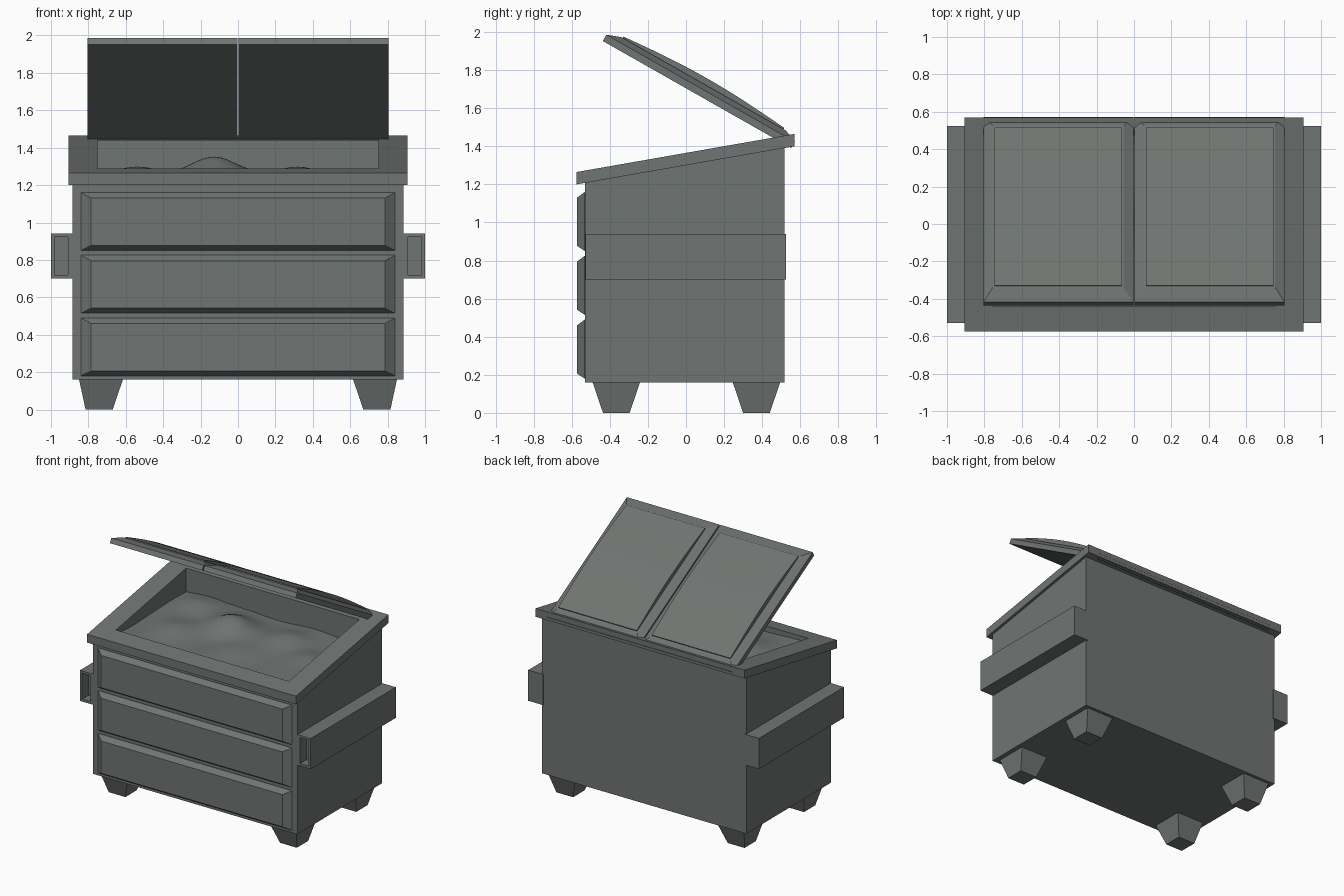
import bpy, bmesh, math

if "Cube" in bpy.data.objects:
    bpy.data.objects.remove(bpy.data.objects["Cube"])

steel = bpy.data.materials.new("grey green steel")
steel.diffuse_color = (0.16, 0.177, 0.168, 1)
steel.use_nodes = True
steel.node_tree.nodes["Principled BSDF"].inputs["Base Color"].default_value = steel.diffuse_color


def finish(name, bm, smooth=False):
    bmesh.ops.recalc_face_normals(bm, faces=bm.faces)
    me = bpy.data.meshes.new(name)
    bm.to_mesh(me)
    bm.free()
    me.materials.append(steel)
    ob = bpy.data.objects.new(name, me)
    bpy.context.collection.objects.link(ob)
    if smooth:
        bpy.ops.object.select_all(action='DESELECT')
        ob.select_set(True)
        bpy.context.view_layer.objects.active = ob
        bpy.ops.object.shade_smooth_by_angle(angle=math.radians(25))
    return ob


def loft(name, loops, caps=True, cyclic=False, smooth=False):
    """Bridge matching loops of points into one shell."""
    bm = bmesh.new()
    rings = [[bm.verts.new(p) for p in lp] for lp in loops]
    pairs = list(zip(rings, rings[1:]))
    if cyclic:
        pairs.append((rings[-1], rings[0]))
    for a, b in pairs:
        n = len(a)
        for i in range(n):
            bm.faces.new((a[i], a[(i + 1) % n], b[(i + 1) % n], b[i]))
    if caps:
        bm.faces.new(rings[0])
        bm.faces.new(rings[-1])
    return finish(name, bm, smooth)


def rect(a0, a1, b0, b1, f):
    return [f(a, b) for a, b in ((a0, b0), (a1, b0), (a1, b1), (a0, b1))]


def at_y(y):
    return lambda x, z: (x, y, z)


def at_z(z):
    return lambda x, y: (x, y, z)


def slope(base):
    return lambda x, y: (x, y, base + 0.175 * (y + 0.575))


# body: open shell with sloping top edge, hidden under the rim
floor = rect(-0.885, 0.885, -0.53, 0.518, at_z(0.16))
wall_top = rect(-0.885, 0.885, -0.53, 0.518, slope(1.22))
in_top = rect(-0.80, 0.80, -0.48, 0.47, slope(1.22))
in_floor = rect(-0.80, 0.80, -0.48, 0.47, at_z(1.1))
loft("body", [floor, wall_top, in_top, in_floor])

# rim: sloping frame around the opening with inner walls
loft("rim", [rect(-0.80, 0.80, -0.48, 0.47, slope(1.20)),
             rect(-0.905, 0.905, -0.575, 0.57, slope(1.20)),
             rect(-0.905, 0.905, -0.575, 0.57, slope(1.265)),
             rect(-0.75, 0.75, -0.44, 0.43, slope(1.265)),
             rect(-0.75, 0.75, -0.44, 0.43, at_z(1.15))], caps=False, cyclic=True)

# front ribs: three raised bevelled panels
for i, z in enumerate((0.18, 0.515, 0.85)):
    loft(f"front_panel_{i + 1}", [rect(-0.84, 0.84, z, z + 0.31, at_y(-0.525)),
                                  rect(-0.84, 0.84, z, z + 0.31, at_y(-0.532)),
                                  rect(-0.785, 0.785, z + 0.027, z + 0.28, at_y(-0.572))])

# lid frame: u runs from the raised front edge to the hinge, h is height above underside
ANG = math.radians(29.6)
CA, SA = math.cos(ANG), math.sin(ANG)


def lid_pt(x, u, h):
    return (x, -0.437 + u * CA + h * SA, 1.953 - u * SA + h * CA)


def lid_at(h):
    return lambda x, u: lid_pt(x, u, h)


for s, side in ((-1, "left"), (1, "right")):
    # fork pocket with recessed front
    loft(f"fork_pocket_{side}", [rect(s * 0.87, s * 1.0, 0.70, 0.94, at_y(0.525)),
                                 rect(s * 0.87, s * 1.0, 0.70, 0.94, at_y(-0.528)),
                                 rect(s * 0.908, s * 0.98, 0.72, 0.922, at_y(-0.528)),
                                 rect(s * 0.908, s * 0.98, 0.72, 0.922, at_y(-0.45))])
    # tapered feet
    for yc, end in ((-0.366, "front"), (0.37, "back")):
        loft(f"foot_{end}_{side}", [
            rect(s * 0.67, s * 0.815, yc - 0.07, yc + 0.07, at_z(0)),
            rect(s * 0.60 + s * 0.015, s * 0.85, yc - 0.125, yc + 0.125, at_z(0.162))])
    # lid slab with sloped border
    loft(f"lid_{side}", [rect(s * 0.004, s * 0.805, 0, 1.138, lid_at(0)),
                         rect(s * 0.004, s * 0.805, 0, 1.138, lid_at(0.038)),
                         rect(s * 0.055, s * 0.755, 0.075, 1.07, lid_at(0.066))])
    # arched raised panel on the lid
    arc = [(0.083 + 0.971 * t / 14, 0.074 + 0.026 * math.sin(math.pi * t / 14))
           for t in range(15)]
    prof = [(0.083, 0.05)] + arc + [(1.054, 0.05)]
    loft(f"lid_panel_{side}", [[lid_pt(s * x, u, h) for u, h in prof]
                               for x in (0.065, 0.745)], smooth=True)

# rubbish: smooth mounds (x, y, height, radius)
MOUNDS = ((-0.13, 0.10, 0.105, 0.17), (-0.55, 0.28, 0.055, 0.16), (0.33, 0.18, 0.05, 0.15),
          (-0.45, -0.12, 0.03, 0.15), (0.10, -0.2, 0.025, 0.15), (0.58, 0.0, 0.03, 0.13))
bm = bmesh.new()
NX, NY = 48, 30
grid = []
for j in range(NY + 1):
    row = []
    for i in range(NX + 1):
        x, y = -0.77 + 1.54 * i / NX, -0.46 + 0.91 * j / NY
        z = 1.25 + 0.008 * math.sin(9 * x + 3 * y) * math.cos(8 * y - 2 * x)
        for mx, my, h, r in MOUNDS:
            z += h * math.exp(-((x - mx) ** 2 + (y - my) ** 2) / (r * r))
        row.append(bm.verts.new((x, y, z)))
    grid.append(row)
for j in range(NY):
    for i in range(NX):
        bm.faces.new((grid[j][i], grid[j][i + 1], grid[j + 1][i + 1], grid[j + 1][i]))
bm.normal_update()
ob = finish("rubbish", bm, True)
if ob.data.polygons[0].normal.z < 0:
    ob.data.flip_normals()
